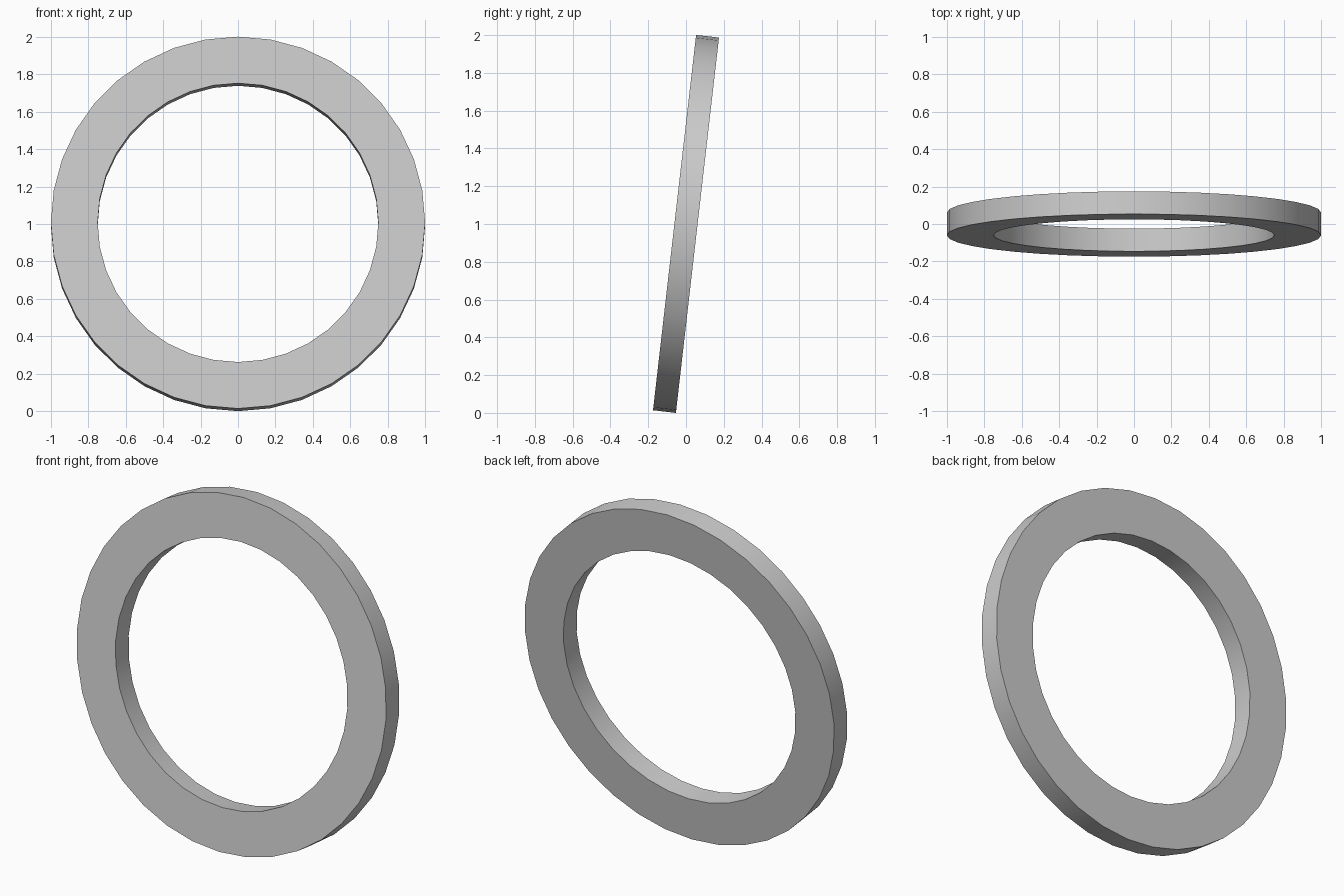
import bpy, bmesh
from math import sin, cos, pi, radians

if "Cube" in bpy.data.objects:
    bpy.data.objects.remove(bpy.data.objects["Cube"])

SIDES = 36
OUTER, INNER = 1.0, 0.75
HALF = 0.061            # half the thickness
TILT = radians(-6.55)   # top leans back

# Flat ring: rectangular section swept round the y axis
bm = bmesh.new()
section = [(OUTER, -HALF), (OUTER, HALF), (INNER, HALF), (INNER, -HALF)]
loops = []
for i in range(SIDES):
    a = 2 * pi * i / SIDES
    loops.append([bm.verts.new((r * cos(a), y, r * sin(a))) for r, y in section])
for i in range(SIDES):
    p, q = loops[i], loops[(i + 1) % SIDES]
    for j in range(4):
        k = (j + 1) % 4
        bm.faces.new((p[j], p[k], q[k], q[j]))
bmesh.ops.recalc_face_normals(bm, faces=bm.faces)

mesh = bpy.data.meshes.new("ring")
bm.to_mesh(mesh)
bm.free()
ring = bpy.data.objects.new("ring", mesh)
bpy.context.collection.objects.link(ring)

# Lean the ring back and stand it on the floor
ring.rotation_euler.x = TILT
ring.location.z = OUTER * cos(TILT) + HALF * sin(-TILT)

# Smooth rims, sharp corners
bpy.context.view_layer.objects.active = ring
ring.select_set(True)
bpy.ops.object.shade_smooth_by_angle(angle=radians(30))
